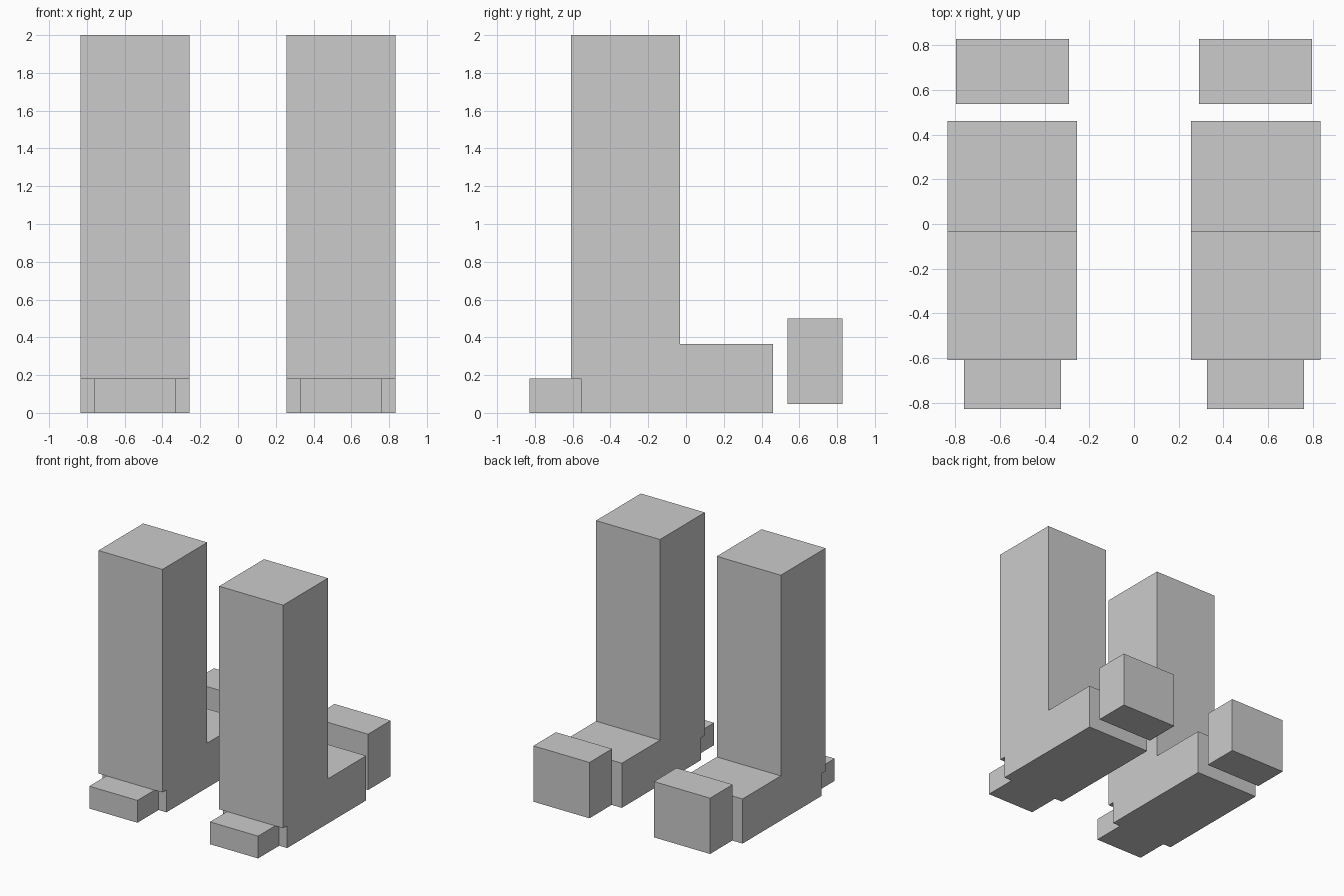
import bpy, bmesh

if "Cube" in bpy.data.objects:
    bpy.data.objects.remove(bpy.data.objects["Cube"])


def extrude_x(name, profile, x0, x1):
    """Solid made by extruding a (y, z) outline from x0 to x1."""
    bm = bmesh.new()
    face = bm.faces.new([bm.verts.new((x0, y, z)) for y, z in profile])
    ext = bmesh.ops.extrude_face_region(bm, geom=[face], use_keep_orig=True)
    verts = [v for v in ext["geom"] if isinstance(v, bmesh.types.BMVert)]
    bmesh.ops.translate(bm, vec=(x1 - x0, 0, 0), verts=verts)
    bmesh.ops.recalc_face_normals(bm, faces=bm.faces[:])
    mesh = bpy.data.meshes.new(name)
    bm.to_mesh(mesh)
    bm.free()
    obj = bpy.data.objects.new(name, mesh)
    bpy.context.collection.objects.link(obj)
    return obj


def rect(y0, y1, z0, z1):
    return [(y0, z0), (y1, z0), (y1, z1), (y0, z1)]


# L-shaped leg and foot, with a small notch under the front edge
LEG = [(-0.556, 0), (0.461, 0), (0.461, 0.364), (-0.031, 0.364),
       (-0.031, 2), (-0.608, 2), (-0.608, 0.182), (-0.556, 0.182)]

# part name, side outline, inner x, outer x
PARTS = [
    ("leg", LEG, 0.256, 0.833),
    ("front_block", rect(-0.828, -0.556, 0, 0.182), 0.327, 0.761),
    ("floating_rear_block", rect(0.537, 0.828, 0.046, 0.501), 0.291, 0.797),
]

# Both sides, mirrored across x = 0
for side, sign in (("left", -1), ("right", 1)):
    for part, outline, inner, outer in PARTS:
        extrude_x(f"{side}_{part}", outline, sign * inner, sign * outer)
